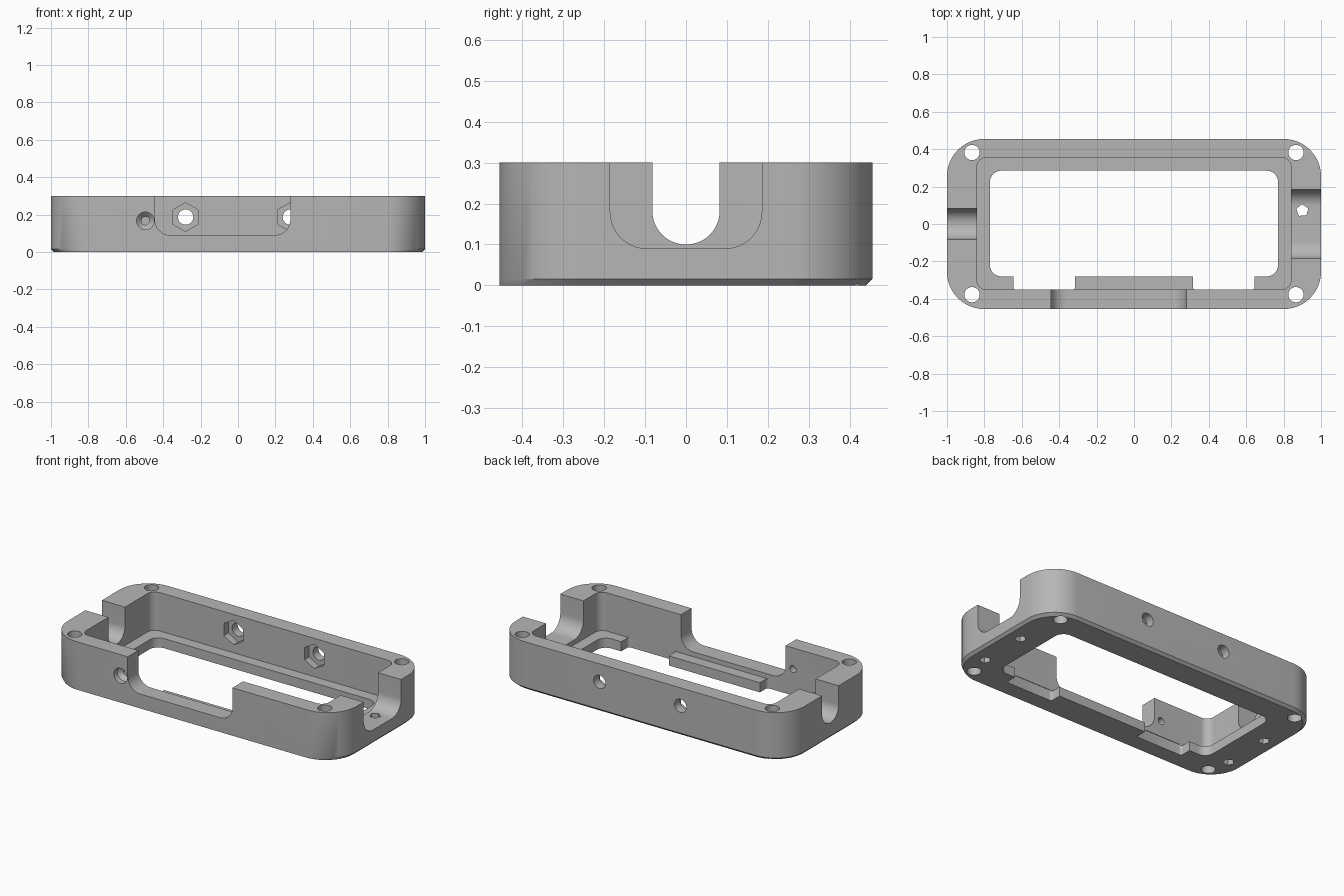
import bpy, bmesh, math
from mathutils import Vector

cube = bpy.data.objects.get("Cube")
if cube:
    bpy.data.objects.remove(cube, do_unlink=True)

HEIGHT, LIP, CHAMFER = 0.30, 0.06, 0.016
OVER = 0.6  # cutters overshoot the body by running out to here

grey = bpy.data.materials.new("plain grey")
grey.use_nodes = True
grey.diffuse_color = (0.47, 0.47, 0.47, 1)
grey.node_tree.nodes["Principled BSDF"].inputs["Base Color"].default_value = grey.diffuse_color


def rounded_rect(x0, x1, y0, y1, r, steps=12):
    centres = [(x1 - r, y1 - r), (x0 + r, y1 - r), (x0 + r, y0 + r), (x1 - r, y0 + r)]
    points = []
    for i, (cx, cy) in enumerate(centres):
        for s in range(steps + 1):
            a = math.pi / 2 * (i + s / steps)
            points.append((cx + r * math.cos(a), cy + r * math.sin(a)))
    return points


def polygon(cx, cy, r, sides, turn=0.0):
    angles = [turn + math.tau * i / sides for i in range(sides)]
    return [(cx + r * math.cos(a), cy + r * math.sin(a)) for a in angles]


def loft(name, axis, sections):
    """Closed solid through (position along axis, 2D profile) sections."""
    place = {"X": lambda u, v, t: Vector((t, u, v)),
             "Y": lambda u, v, t: Vector((u, t, v)),
             "Z": lambda u, v, t: Vector((u, v, t))}[axis]
    bm = bmesh.new()
    rings = [[bm.verts.new(place(u, v, t)) for u, v in prof] for t, prof in sections]
    for a, b in zip(rings, rings[1:]):
        n = len(a)
        for i in range(n):
            j = (i + 1) % n
            bm.faces.new((a[i], a[j], b[j], b[i]))
    bm.faces.new(rings[0][::-1])
    bm.faces.new(rings[-1])
    bmesh.ops.recalc_face_normals(bm, faces=bm.faces)
    mesh = bpy.data.meshes.new(name)
    bm.to_mesh(mesh)
    bm.free()
    mesh.materials.append(grey)
    obj = bpy.data.objects.new(name, mesh)
    bpy.context.scene.collection.objects.link(obj)
    return obj


cutters = []


def cut(name, axis, profile, start, end):
    cutters.append(loft(name, axis, [(start, profile), (end, profile)]))


# Outer body: rounded block, lower edge chamfered on the ends and back only
outline = rounded_rect(-1, 1, -0.455, 0.455, 0.2)
foot = rounded_rect(-1 + CHAMFER, 1 - CHAMFER, -0.455, 0.455 - CHAMFER, 0.195)
frame = loft("frame", "Z", [(0, foot), (CHAMFER, outline), (HEIGHT, outline)])

# Main cavity and the smaller opening that leaves a lip
cut("cavity", "Z", rounded_rect(-0.84, 0.84, -0.35, 0.355, 0.05), LIP, OVER)
cut("opening", "Z", rounded_rect(-0.77, 0.77, -0.28, 0.285, 0.06), -OVER, LIP + 0.05)

# Gaps in the front lip
for side in (-1, 1):
    x0, x1 = sorted((side * 0.315, side * 0.645))
    cut("lip_gap", "Z", rounded_rect(x0, x1, -0.353, -0.2, 0.015, 4), -OVER, LIP + 0.006)

# Front notch, wide end notch and narrow end notch
cut("front_notch", "Y", rounded_rect(-0.445, 0.28, 0.09, OVER, 0.085), -OVER, -0.31)
cut("wide_notch", "X", rounded_rect(-0.185, 0.185, 0.09, OVER, 0.09), 0.8, 1.2)
cut("narrow_notch", "X", rounded_rect(-0.082, 0.082, 0.10, OVER, 0.0815), -1.2, -0.8)

# Corner screw holes and small blind holes in the underside
for side in (-1, 1):
    for y in (-0.378, 0.382):
        cut("screw_hole", "Z", polygon(side * 0.866, y, 0.041, 32), -OVER, OVER)
    for y in (-0.24, 0.072):
        cut("blind_hole", "Z", polygon(side * 0.9, y, 0.034, 5, 0.35), -OVER, 0.1)

# Back wall bolt holes with hexagonal nut pockets on the inside
for x in (-0.28, 0.28):
    cut("bolt_hole", "Y", polygon(x, 0.187, 0.041, 32), 0.3, OVER)
    cut("nut_pocket", "Y", polygon(x, 0.187, 0.077, 6, math.pi / 2), 0.3, 0.40)

# Countersunk hole in the front wall
wide, slim = (polygon(-0.495, 0.167, r, 32) for r in (0.047, 0.022))
cutters.append(loft("countersink", "Y", [(-OVER, wide), (-0.42, wide), (-0.395, slim), (-0.3, slim)]))

# Apply every cut, then discard the cutters
for c in cutters:
    c.hide_render = True
    mod = frame.modifiers.new(c.name, "BOOLEAN")
    mod.operation, mod.solver, mod.object = "DIFFERENCE", "EXACT", c
graph = bpy.context.evaluated_depsgraph_get()
result = bpy.data.meshes.new_from_object(frame.evaluated_get(graph))
frame.modifiers.clear()
frame.data = result
for c in cutters:
    bpy.data.objects.remove(c, do_unlink=True)

# Smooth the curved walls, keep the edges crisp
for o in bpy.context.selected_objects:
    o.select_set(False)
frame.select_set(True)
bpy.context.view_layer.objects.active = frame
bpy.ops.object.shade_smooth_by_angle(angle=math.radians(30))
